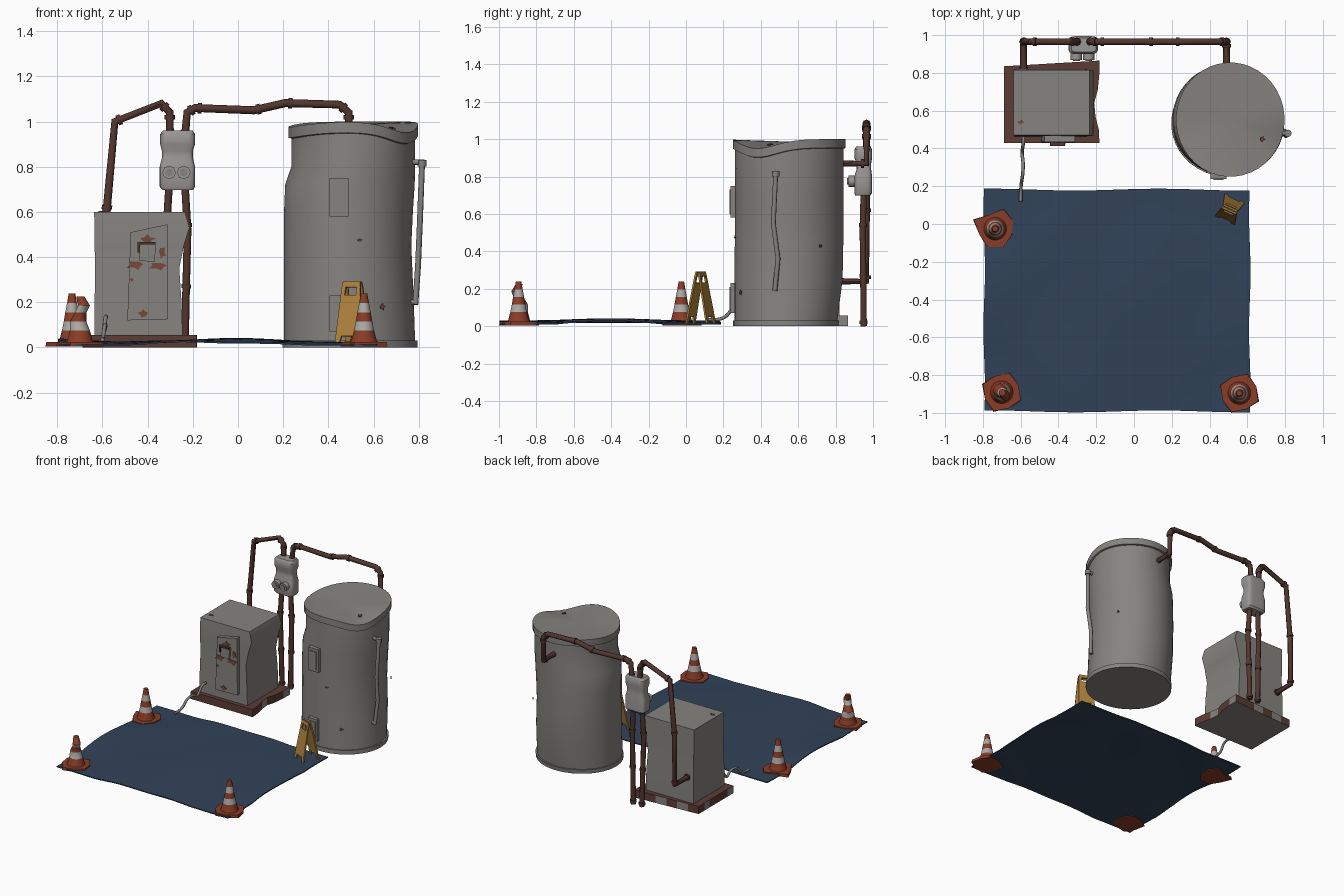
import bpy, bmesh, math, random
from mathutils import Matrix, Vector

random.seed(4)
if bpy.data.objects.get("Cube"):
    bpy.data.objects.remove(bpy.data.objects["Cube"])


def material(name, *rgb):
    m = bpy.data.materials.new(name)
    m.use_nodes = True
    m.diffuse_color = (*rgb, 1)
    m.node_tree.nodes["Principled BSDF"].inputs["Base Color"].default_value = (*rgb, 1)
    return m


GREY = material("weathered grey", .24, .23, .215)
PALE = material("pale grey", .32, .31, .30)
PIPE = material("pipe brown", .085, .036, .028)
RUST = material("rust", .18, .065, .04)
BASE = material("base brown", .11, .045, .034)
BLUE = material("tarp blue", .030, .055, .098)
ORANGE = material("cone orange", .25, .046, .02)
WHITE = material("stripe white", .42, .41, .39)
YELLOW = material("sign yellow", .42, .22, .045)


def finish(name, bm, mats, rule=None, angle=35):
    """Turn a bmesh into a shaded object, colouring faces by a rule."""
    bmesh.ops.recalc_face_normals(bm, faces=bm.faces)
    bm.normal_update()
    if rule:
        for f in bm.faces:
            f.material_index = rule(f.calc_center_median(), f.normal)
    me = bpy.data.meshes.new(name)
    bm.to_mesh(me)
    bm.free()
    for m in mats:
        me.materials.append(m)
    me.shade_smooth()
    me.set_sharp_from_angle(angle=math.radians(angle))
    ob = bpy.data.objects.new(name, me)
    bpy.context.collection.objects.link(ob)
    return ob


def loft(name, rows, mats, n=32, power=1.0, dz=None, rule=None):
    """Stack closed sections; each row is z, x min, x max, y min, y max."""
    bm = bmesh.new()
    rings = []
    for z, x0, x1, y0, y1 in rows:
        ring = []
        for i in range(n):
            a = math.tau * (i + .5) / n
            c, s = [math.copysign(abs(t) ** power, t) for t in (math.cos(a), math.sin(a))]
            ring.append(bm.verts.new(((x0 + x1) / 2 + c * (x1 - x0) / 2,
                                      (y0 + y1) / 2 + s * (y1 - y0) / 2,
                                      z + (dz(a, z) if dz else 0))))
        rings.append(ring)
    for r, q in zip(rings, rings[1:]):
        for i in range(n):
            j = (i + 1) % n
            bm.faces.new((r[i], r[j], q[j], q[i]))
    bm.faces.new(rings[0])
    top = bm.faces.new(rings[-1])
    if dz:
        bmesh.ops.poke(bm, faces=[top])
    return finish(name, bm, mats, rule)


def prism(name, polys, y0, y1, mat):
    """Extrude front outlines (x, z) from y0 to y1."""
    bm = bmesh.new()
    for pts in polys:
        f = bm.faces.new([bm.verts.new((x, y0, z)) for x, z in pts])
        g = bmesh.ops.extrude_face_region(bm, geom=[f])["geom"]
        bmesh.ops.translate(bm, vec=(0, y1 - y0, 0),
                            verts=[v for v in g if isinstance(v, bmesh.types.BMVert)])
    return finish(name, bm, [mat])


def rect(x0, x1, z0, z1):
    return [(x0, z0), (x1, z0), (x1, z1), (x0, z1)]


def patch(loc, normal, rx, rz):
    """Thin irregular rust plate."""
    bm = bmesh.new()
    bmesh.ops.create_cone(bm, cap_ends=True, segments=9, radius1=1, radius2=1, depth=.006)
    for v in bm.verts[:]:
        k = .8 + .3 * math.sin(5 * math.atan2(v.co.y, v.co.x) + loc[2] * 40)
        v.co.x, v.co.y = v.co.x * rx * k, v.co.y * rz * k
    ob = finish("rust_patch", bm, [RUST])
    ob.matrix_world = Matrix.Translation(loc) @ Vector(normal).to_track_quat('Z', 'Y').to_matrix().to_4x4()


def tube(name, pts, r, mat, smooth=False):
    """Round tube along a path."""
    cu = bpy.data.curves.new(name, 'CURVE')
    cu.dimensions, cu.bevel_depth, cu.bevel_resolution = '3D', r, 2
    cu.use_fill_caps = True
    sp = cu.splines.new('NURBS' if smooth else 'POLY')
    sp.points.add(len(pts) - 1)
    for p, co in zip(sp.points, pts):
        p.co = (*co, 1)
    if smooth:
        sp.use_endpoint_u, sp.order_u = True, 3
    tmp = bpy.data.objects.new(name + "_path", cu)
    bpy.context.collection.objects.link(tmp)
    bpy.context.view_layer.update()
    me = bpy.data.meshes.new_from_object(tmp.evaluated_get(bpy.context.evaluated_depsgraph_get()))
    bpy.data.objects.remove(tmp)
    bm = bmesh.new()
    bm.from_mesh(me)
    bpy.data.meshes.remove(me)
    return finish(name, bm, [mat], lambda c, n: 0, 50)


def piping(name, pts, r=.018):
    """Pipe with a collar just after each bend."""
    tube(name, pts, r, PIPE)
    for a, b in zip(pts, pts[1:]):
        a, b = Vector(a), Vector(b)
        d = (b - a).normalized()
        tube("pipe_collar", [a + d * .012, a + d * .03], r + .005, PIPE)


# Storage tank: dented shell, wavy rim and lid
def rim_wave(a, z):
    if z < .9:
        return 0
    deg = math.degrees(a)
    dip = min(abs(deg - 325), abs(deg + 35))
    return -.05 * math.exp(-(dip / 30) ** 2) - .025 * math.exp(-((deg - 190) / 45) ** 2)


loft("tank", [(0, .197, .795, .25, .815), (.03, .197, .795, .25, .82), (.03, .203, .785, .258, .81),
              (.25, .203, .777, .258, .838), (.45, .203, .768, .26, .842), (.6, .203, .775, .26, .842),
              (.72, .208, .783, .26, .842), (.8, .235, .785, .26, .842), (.95, .235, .785, .262, .842),
              (.953, .222, .797, .25, .855), (1, .222, .797, .25, .855)], [GREY], 40, dz=rim_wave)

# Tank hatches, gauge tube and rust
for z0, z1, x1 in ((.58, .75, .49), (.07, .23, .48)):
    prism("tank_hatch", [rect(.405, x1, z0, z1)], .238, .285, GREY)
    prism("tank_hatch_cover", [rect(.42, x1 - .015, z0 + .02, z1 - .02)], .232, .24, GREY)
tube("gauge_tube", [(.815, .48, .82), (.805, .467, .55), (.797, .492, .36), (.785, .475, .19)], .013, GREY)
tube("gauge_cap", [(.815, .48, .8), (.815, .48, .83)], .02, GREY)
tube("gauge_top_fitting", [(.76, .48, .82), (.825, .48, .82)], .012, GREY)
tube("gauge_bottom_fitting", [(.75, .475, .2), (.79, .475, .2)], .012, GREY)
patch((.64, .292, .18), (.45, -.9, 0), .014, .014)
patch((.54, .262, .475), (.15, -1, 0), .012, .008)
patch((.745, .72, .43), (.8, .6, 0), .01, .01)
patch((.68, .45, .972), (.2, -.1, 1), .016, .016)
patch((.575, .29, .985), (0, -.1, 1), .016, .012)

# Equipment cabinet with a buckled right side
loft("cabinet", [(.05, -.635, -.245, .46, .82), (.2, -.635, -.25, .46, .82), (.35, -.632, -.26, .465, .815),
                 (.45, -.635, -.24, .465, .815), (.53, -.635, -.215, .465, .815),
                 (.6, -.637, -.235, .47, .815)], [GREY], 4, 0)
prism("cabinet_door", [[(-.49, .12), (-.31, .125), (-.313, .545), (-.475, .51)]], .435, .475, GREY)
prism("door_latch_plate", [[(-.438, .385), (-.37, .378), (-.362, .455), (-.432, .462)]], .42, .44, GREY)
prism("door_latch", [rect(-.44, -.365, .455, .467), rect(-.444, -.434, .42, .467)], .412, .44, PIPE)
for x, z, rx, rz in ((-.40, .48, .035, .02), (-.455, .365, .04, .022), (-.355, .36, .045, .02),
                     (-.42, .15, .024, .02), (-.335, .42, .018, .03), (-.47, .3, .01, .01)):
    patch((x, .434, z), (0, -1, 0), rx, rz)
patch((-.6, .54, .601), (0, 0, 1), .022, .012)

# Cabinet plinth with worn faces
bm = bmesh.new()
bmesh.ops.create_cube(bm, size=1)
bmesh.ops.subdivide_edges(bm, edges=bm.edges[:], cuts=5, use_grid_fill=True)
for v in bm.verts:
    x, y, z = v.co
    skew = -.03 * math.exp(-((y + .05) / .2) ** 2) if x > .2 else 0
    v.co = (-.435 + x * .505 + skew, .64 + y * .42 + .03 * (x if y > .2 else 0), .028 + z * .056)
finish("cabinet_plinth", bm, [BASE, GREY],
       lambda c, n: int(n.z < -.5 or (abs(n.z) < .5 and n.y > -.5 and math.sin(31 * c.x + 23 * c.y) > .55)))

# Meter with two dials
loft("meter", [(.698, -.335, -.198, .905, .985), (.712, -.347, -.19, .90, .995), (.8, -.347, -.19, .90, .995),
               (.84, -.337, -.2, .912, .99), (.87, -.337, -.2, .912, .99), (.9, -.345, -.19, .90, .995),
               (.945, -.345, -.19, .90, .995), (.96, -.332, -.2, .91, .985)], [PALE], 24, .4)
for x in (-.305, -.24):
    tube("meter_dial", [(x, .868, .775), (x, .92, .775)], .03, PALE)
    tube("dial_hub", [(x, .862, .775), (x, .87, .775)], .018, GREY)

# Pipework
Y = .965
piping("cabinet_pipe", [(-.585, .8, .24), (-.585, Y, .24), (-.582, Y, .6), (-.545, Y, 1), (-.34, Y, 1.08),
                        (-.302, Y, 1.04), (-.302, Y, .93)])
piping("tank_pipe", [(-.235, Y, .93), (-.225, Y, 1.04), (-.19, Y, 1.06), (.07, Y, 1.05), (.21, Y, 1.082),
                     (.45, Y, 1.075), (.49, Y, 1.04), (.49, Y, .87), (.49, .83, .87)])
for name, x, k in (("left_riser", -.235, 1), ("right_riser", -.305, -1)):
    piping(name, [(x, .95, 0), (x + .005 * k, .948, .25), (x + .012 * k, .945, .52), (x, .95, .72)])

# Loose hose from cabinet to tarp
tube("hose", [(-.585, .47, .13), (-.585, .42, .15), (-.595, .38, .06), (-.585, .32, .10), (-.59, .25, .1),
              (-.6, .2, .03), (-.6, .12, .035)], .009, GREY, True)

# Ground tarp with ripples, flattened at its corners
bm = bmesh.new()
bmesh.ops.create_grid(bm, x_segments=18, y_segments=16, size=1)
for v in bm.verts:
    u, w = v.co.xy
    corner = min(1, 4 * u * u * w * w)
    z = (.026 + .009 * math.sin(5 * u + 1) * math.cos(3 * w)) * (1 - corner) + .009 * corner
    v.co = (-.09 + .703 * u + .004 * math.sin(6 * w), -.405 + .587 * w + .005 * math.sin(5 * u), z)
g = bmesh.ops.extrude_face_region(bm, geom=bm.faces[:])["geom"]
bmesh.ops.translate(bm, vec=(0, 0, .007), verts=[v for v in g if isinstance(v, bmesh.types.BMVert)])
finish("tarp", bm, [BLUE])

# Traffic cones: chamfered bases and striped bodies, one kinked
PROFILE = ((.02, .062), (.034, .056), (.075, .045), (.115, .037), (.155, .030), (.197, .022), (.238, .015))
for cx, cy, kink in ((.558, -.895, 0), (-.70, -.89, 1), (-.735, -.025, 0)):
    rows = []
    for i, (z, r) in enumerate(PROFILE):
        d = kink * (0, 0, 0, -.008, .004, .018, .002)[i]
        r += kink * (0, 0, 0, 0, -.004, .005, .003)[i]
        rows.append((z - kink * .012 * (i > 4), cx + d - r, cx + d + r, cy - d - r, cy - d + r))
    loft("cone_body", rows, [ORANGE, WHITE], 20,
         rule=lambda c, n: int(abs(n.z) < .7 and (.076 < c.z < .114 or .145 < c.z < .195)))
    bm = bmesh.new()
    bmesh.ops.create_cone(bm, cap_ends=True, segments=8, radius1=.113, radius2=.108, depth=.02)
    for v in bm.verts:
        x, y, z = v.co
        a = math.atan2(y, x)
        v.co = Vector((max(-.096, min(.096, x)), max(-.093, min(.093, y)), z + .014)) + Vector((cx, cy, 0))
        if cx < -.72:
            v.co += Vector((math.cos(a), math.sin(a), 0)) * .015 * math.sin(3 * a + .5)
    bmesh.ops.rotate(bm, cent=(cx, cy, 0), verts=bm.verts, matrix=Matrix.Rotation(math.pi / 8, 3, 'Z'))
    finish("cone_base", bm, [ORANGE])

# Folding floor sign: two leaning panels with hand holes
PANEL = [[(-.058, 0), (-.038, 0), (-.028, .04), (.028, .04), (.038, 0), (.058, 0), (.047, .225), (-.047, .225)],
         [(-.047, .225), (-.028, .225), (-.026, .26), (-.045, .26)],
         [(.028, .225), (.047, .225), (.045, .26), (.026, .26)],
         [(-.045, .26), (.045, .26), (.041, .285), (-.041, .285)]]
for name, tilt, dy in (("sign_front", -.19, -.008), ("sign_back", .19, .008)):
    ob = prism(name, PANEL, -.005, .005, YELLOW)
    ob.matrix_world = (Matrix.Translation((.507, .078, .286)) @ Matrix.Rotation(-.42, 4, 'Z')
                       @ Matrix.Translation((0, dy, 0)) @ Matrix.Rotation(tilt, 4, 'X')
                       @ Matrix.Translation((0, 0, -.28)))
